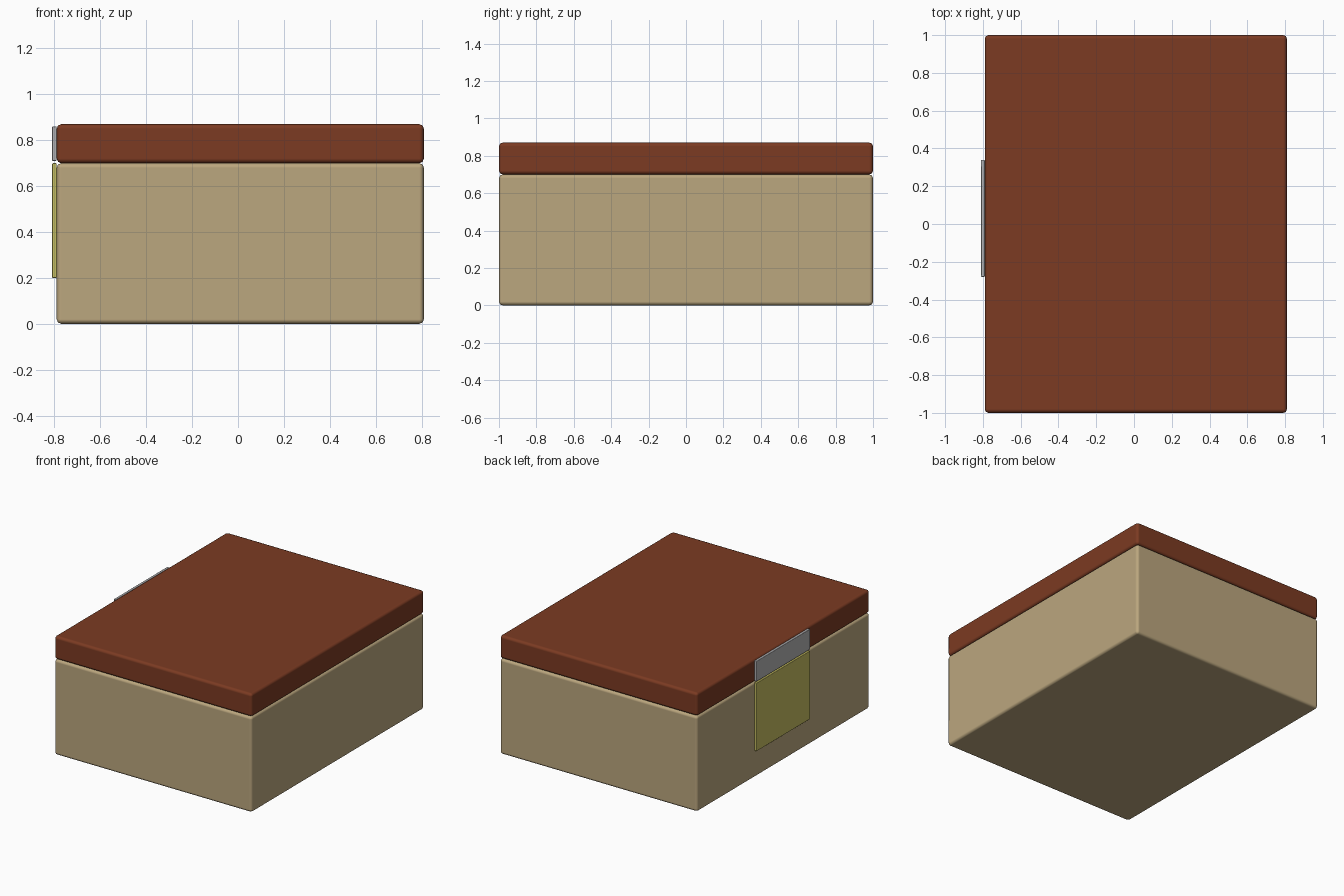
import bpy

if "Cube" in bpy.data.objects:
    bpy.data.objects.remove(bpy.data.objects["Cube"])


def material(name, rgb):
    m = bpy.data.materials.new(name)
    m.diffuse_color = (*rgb, 1.0)
    m.use_nodes = True
    m.node_tree.nodes["Principled BSDF"].inputs["Base Color"].default_value = m.diffuse_color
    return m


tan = material("tan", (0.50, 0.385, 0.21))
brown = material("reddish brown", (0.20, 0.043, 0.016))
grey = material("grey", (0.44, 0.44, 0.45))
yellow = material("olive yellow", (0.56, 0.51, 0.12))


def box(name, lo, hi, mat, bevel):
    # Box between two corners with softly bevelled edges
    centre = [(a + b) / 2 for a, b in zip(lo, hi)]
    bpy.ops.mesh.primitive_cube_add(size=1, location=centre)
    ob = bpy.context.object
    ob.name = name
    ob.scale = [b - a for a, b in zip(lo, hi)]
    bpy.ops.object.transform_apply(location=False, rotation=False, scale=True)
    ob.data.materials.append(mat)
    bpy.ops.object.shade_smooth()
    mod = ob.modifiers.new("soft edges", "BEVEL")
    mod.width = bevel
    mod.segments = 2
    mod.harden_normals = True
    return ob


# Box body and lid
box("box_body", (-0.79, -1, 0), (0.81, 1, 0.70), tan, 0.02)
box("lid", (-0.79, -1, 0.70), (0.81, 1, 0.87), brown, 0.02)

# Label plates on the left side
box("lid_plate", (-0.81, -0.28, 0.71), (-0.79, 0.34, 0.86), grey, 0.004)
box("body_plate", (-0.81, -0.28, 0.20), (-0.79, 0.34, 0.70), yellow, 0.004)
